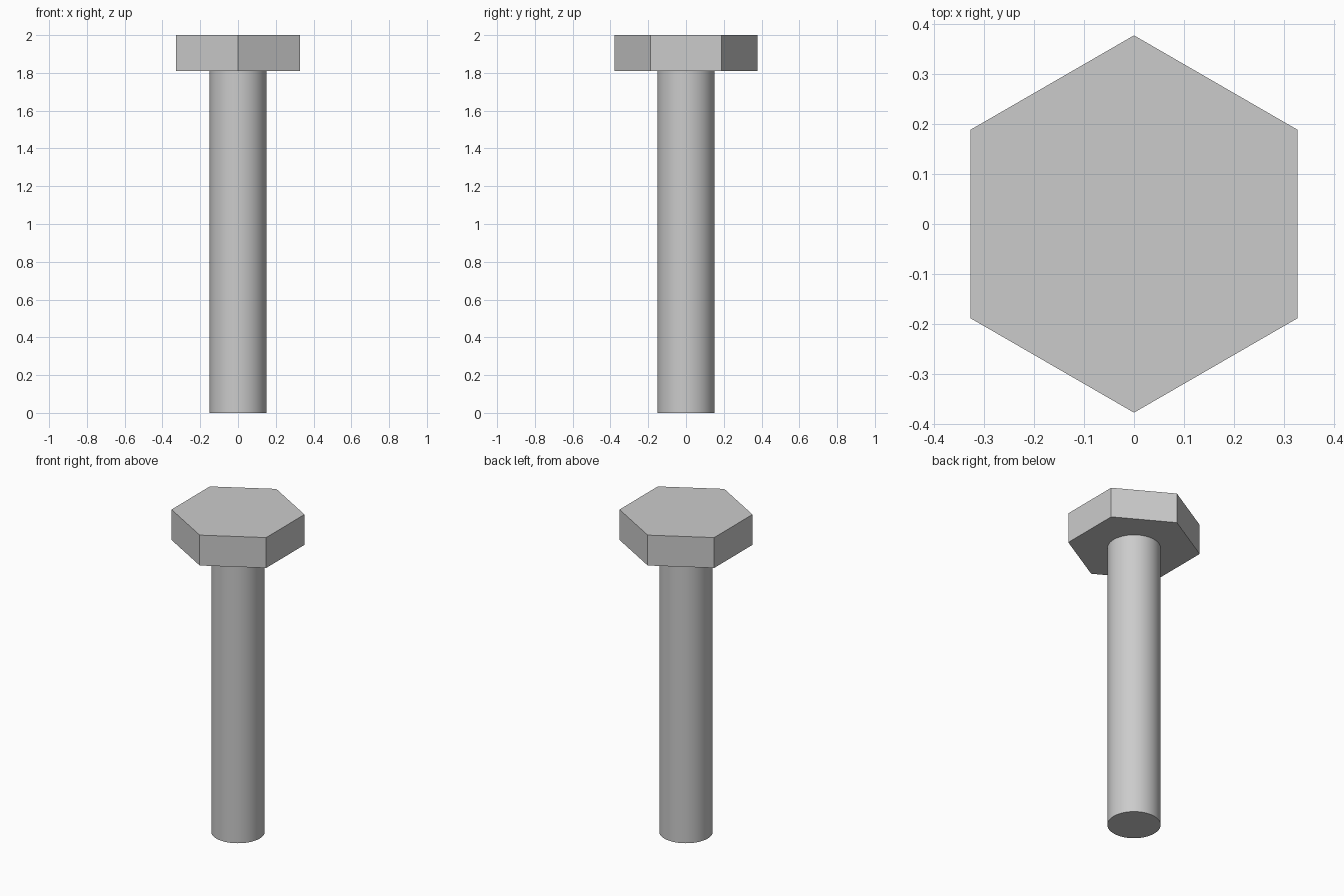
import bpy
import math

cube = bpy.data.objects.get("Cube")
if cube:
    bpy.data.objects.remove(cube, do_unlink=True)

# Plain steel grey
steel = bpy.data.materials.new("steel_grey")
steel.use_nodes = True
colour = (0.6, 0.6, 0.6, 1)
steel.diffuse_color = colour
steel.node_tree.nodes["Principled BSDF"].inputs["Base Color"].default_value = colour


def prism(name, sides, radius, bottom, top):
    """Upright prism between two heights, with a corner on the y axis."""
    bpy.ops.mesh.primitive_cylinder_add(
        vertices=sides, radius=radius, depth=top - bottom,
        location=(0, 0, (bottom + top) / 2))
    part = bpy.context.object
    part.name = name
    part.data.materials.append(steel)
    return part


HEAD_BASE = 1.81

# Hexagonal head, flat faced
prism("hex_head", 6, 0.378, HEAD_BASE, 2)

# Round shank, smooth sides with sharp rims
prism("shank", 64, 0.151, 0, HEAD_BASE)
bpy.ops.object.shade_smooth_by_angle(angle=math.radians(30))
